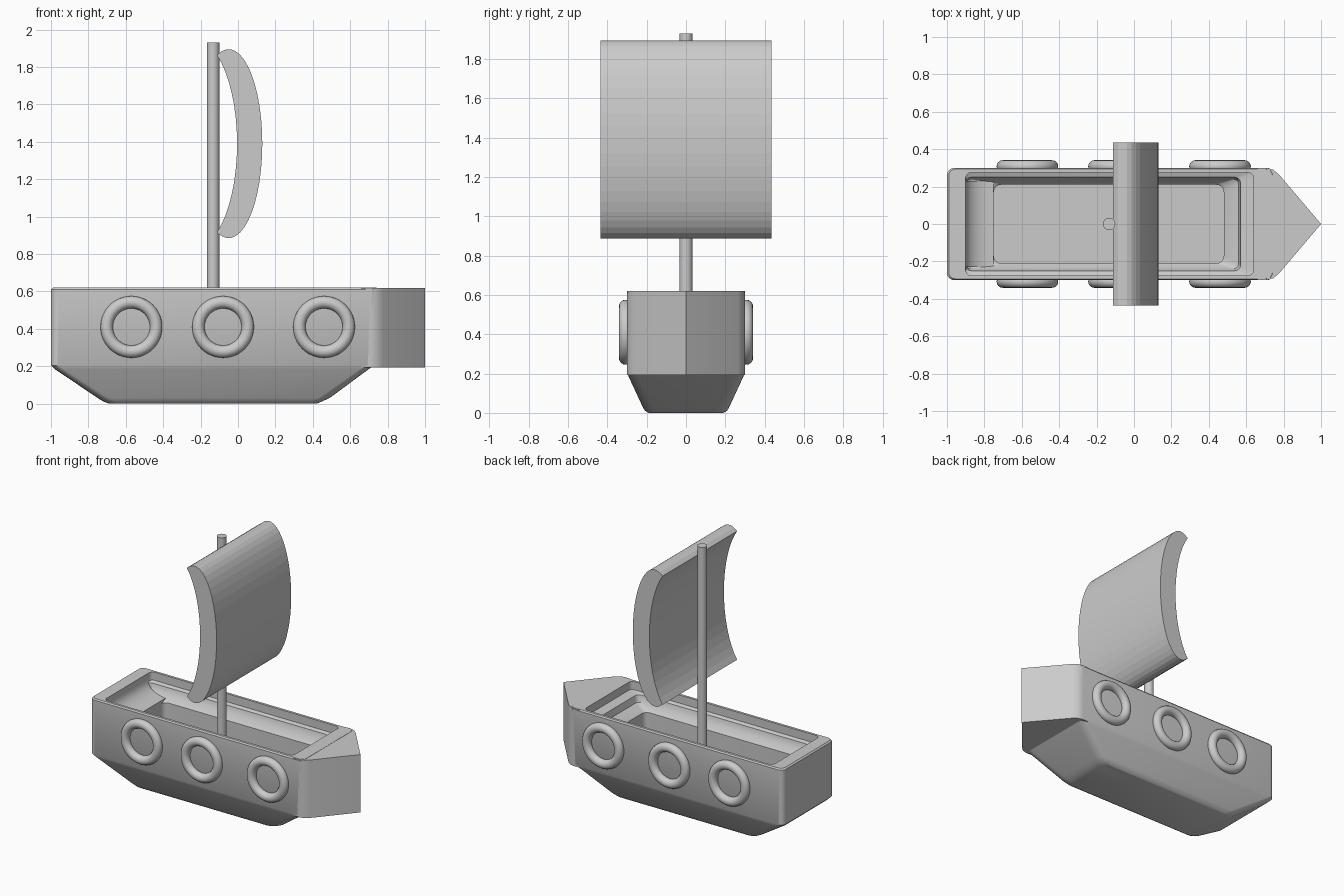
import bpy, bmesh
from math import sin, cos, pi, radians
from mathutils import Matrix

cube = bpy.data.objects.get("Cube")
if cube:
    bpy.data.objects.remove(cube, do_unlink=True)

grey = bpy.data.materials.new("plain grey")
grey.use_nodes = True
grey.diffuse_color = (0.6, 0.6, 0.6, 1)
grey.node_tree.nodes["Principled BSDF"].inputs["Base Color"].default_value = (0.6, 0.6, 0.6, 1)


def finish(name, bm, smooth=None):
    """Turn a bmesh into a named, coloured object."""
    bmesh.ops.recalc_face_normals(bm, faces=bm.faces)
    mesh = bpy.data.meshes.new(name)
    bm.to_mesh(mesh)
    bm.free()
    mesh.materials.append(grey)
    obj = bpy.data.objects.new(name, mesh)
    bpy.context.collection.objects.link(obj)
    if smooth:
        bpy.ops.object.select_all(action='DESELECT')
        obj.select_set(True)
        bpy.context.view_layer.objects.active = obj
        bpy.ops.object.shade_smooth_by_angle(angle=radians(smooth))
    return obj


def outline(x0, x1, half, r, z, steps=5):
    """Rounded rectangle, counter-clockwise."""
    corners = [(x1 - r, half - r), (x0 + r, half - r),
               (x0 + r, r - half), (x1 - r, r - half)]
    pts = []
    for i, (cx, cy) in enumerate(corners):
        for k in range(steps + 1):
            a = pi / 2 * (i + k / steps)
            pts.append((cx + r * cos(a), cy + r * sin(a), z))
    return pts


def loft(name, loops, smooth):
    bm = bmesh.new()
    rings = [[bm.verts.new(p) for p in loop] for loop in loops]
    for a, b in zip(rings, rings[1:]):
        for i in range(len(a)):
            j = (i + 1) % len(a)
            bm.faces.new((a[i], a[j], b[j], b[i]))
    bm.faces.new(rings[0])
    bm.faces.new(rings[-1])
    return finish(name, bm, smooth)


def prism(name, pts, offset, smooth=None):
    """Extrude a closed outline along an offset."""
    bm = bmesh.new()
    face = bm.faces.new([bm.verts.new(p) for p in pts])
    new = bmesh.ops.extrude_face_region(bm, geom=[face])["geom"]
    bmesh.ops.translate(bm, vec=offset,
                        verts=[v for v in new if isinstance(v, bmesh.types.BMVert)])
    return finish(name, bm, smooth)


# Hull: outside from keel to rim, then down the stepped inside to the floor
hull_rows = [
    (-0.69, 0.42, 0.19, 0.05, 0), (-0.72, 0.45, 0.21, 0.06, 0.012),
    (-0.75, 0.49, 0.22, 0.06, 0.03), (-0.98, 0.70, 0.292, 0.05, 0.185),
    (-1, 0.73, 0.3, 0.04, 0.205), (-1, 0.75, 0.3, 0.04, 0.61),
    (-0.99, 0.74, 0.293, 0.035, 0.62),
    (-0.9, 0.64, 0.275, 0.03, 0.62), (-0.9, 0.64, 0.275, 0.03, 0.56),
    (-0.9, 0.57, 0.25, 0.03, 0.55), (-0.9, 0.56, 0.24, 0.03, 0.5),
    (-0.76, 0.49, 0.218, 0.04, 0.47), (-0.75, 0.48, 0.21, 0.04, 0.46),
    (-0.75, 0.48, 0.21, 0.04, 0.3),
]
loft("hull", [outline(*row) for row in hull_rows], 25)

# Bow wedge
side = [(0.66, 0.298), (0.71, 0.3), (0.745, 0.29), (0.775, 0.265)]
plan = side + [(1, 0)] + [(x, -y) for x, y in reversed(side)]
prism("bow", [(x, y, 0.192) for x, y in plan], (0, 0, 0.427), 25)

# Curved stern seat inside the hull
arc = [(-0.75 - 0.15 * sin(a), -0.23, 0.58 - 0.1 * cos(a))
       for a in [pi / 2 * k / 8 for k in range(9)]]
prism("stern_seat", arc + [(-0.92, -0.23, 0.58), (-0.92, -0.23, 0.45), (-0.75, -0.23, 0.45)],
      (0, 0.46, 0), 30)

# Porthole rings on both sides
for label, y in (("right", -0.308), ("left", 0.308)):
    for n, x in enumerate((-0.57, -0.08, 0.46)):
        bpy.ops.mesh.primitive_torus_add(
            major_radius=0.132, minor_radius=0.033, major_segments=48, minor_segments=16,
            location=(x, y, 0.41), rotation=(pi / 2, 0, 0))
        ring = bpy.context.object
        ring.name = f"porthole_{label}_{n + 1}"
        ring.data.materials.append(grey)
        bpy.ops.object.shade_smooth_by_angle(angle=radians(40))

# Mast
bm = bmesh.new()
bmesh.ops.create_cone(bm, cap_ends=True, segments=32, radius1=0.033, radius2=0.033,
                      depth=1.65, matrix=Matrix.Translation((-0.133, 0, 1.105)))
finish("mast", bm, 40)

# Billowing sail with a crescent section
def ellipse(cx, a, b, limit, steps):
    angles = [radians(limit) * (2 * k / steps - 1) for k in range(steps + 1)]
    return [(cx + a * cos(t), -0.435, 1.39 + b * sin(t)) for t in angles]

outer = ellipse(-0.05, 0.18, 0.505, 109.5, 28)
inner = ellipse(-0.235, 0.23, 0.56, 58, 16)
prism("sail", outer + inner[::-1], (0, 0.87, 0))
